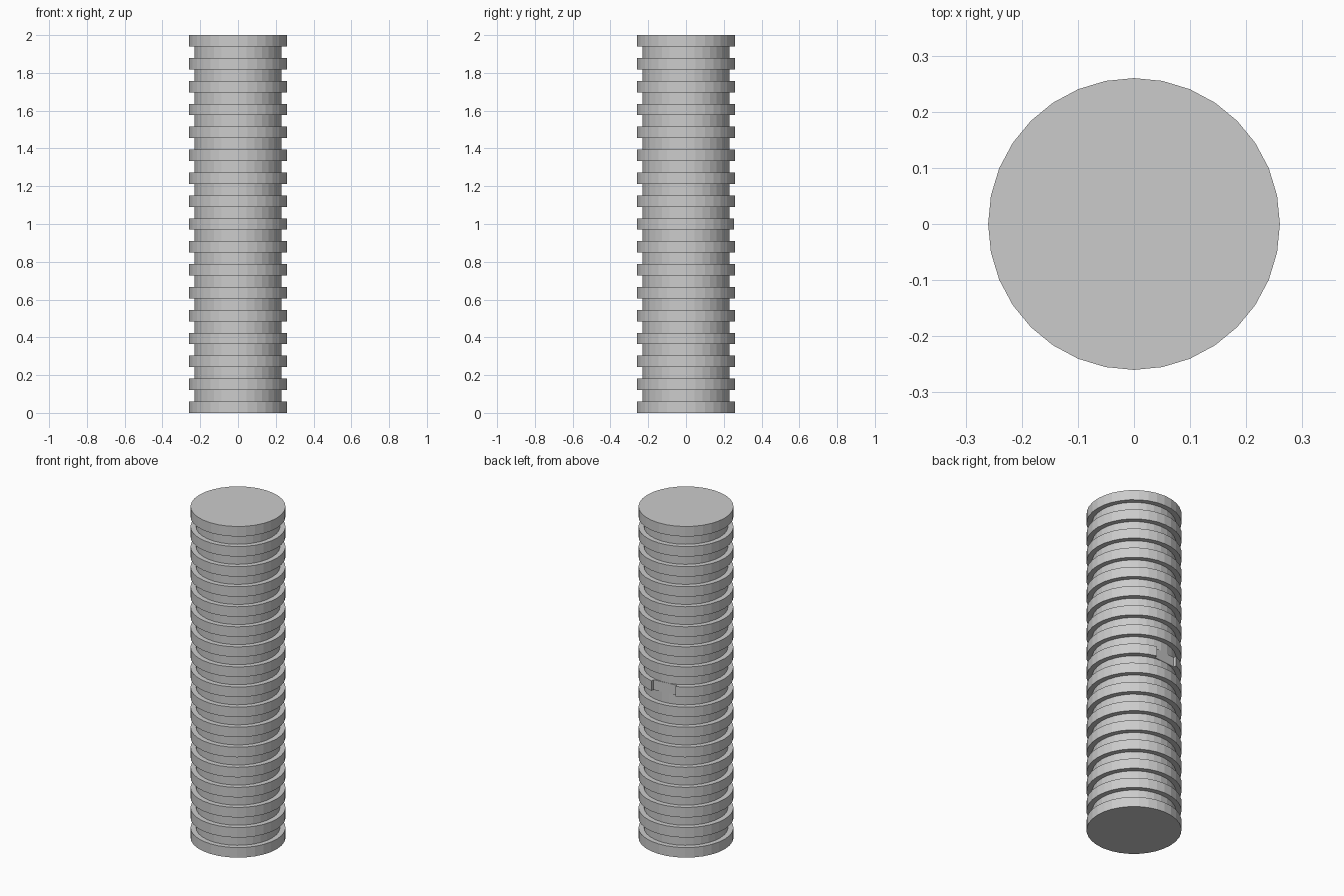
import bpy, bmesh
from math import sin, cos, pi, radians
from mathutils import Matrix

if "Cube" in bpy.data.objects:
    bpy.data.objects.remove(bpy.data.objects["Cube"])

SIDES, BANDS = 32, 33
R_RIB, R_CORE, HEIGHT = 0.26, 0.23, 2.0
STEP = HEIGHT / BANDS


def make_object(name, bm):
    bmesh.ops.recalc_face_normals(bm, faces=bm.faces)
    mesh = bpy.data.meshes.new(name)
    bm.to_mesh(mesh)
    bm.free()
    obj = bpy.data.objects.new(name, mesh)
    bpy.context.collection.objects.link(obj)
    return obj


# Ribbed column: alternating wide and narrow bands turned around z
bm = bmesh.new()
loops = []
for i in range(BANDS):
    r = R_CORE if i % 2 else R_RIB
    for z in (i * STEP, (i + 1) * STEP):
        loops.append([bm.verts.new((r * cos(2 * pi * k / SIDES),
                                    r * sin(2 * pi * k / SIDES), z))
                      for k in range(SIDES)])
for a, b in zip(loops, loops[1:]):
    for k in range(SIDES):
        n = (k + 1) % SIDES
        bm.faces.new((a[k], a[n], b[n], b[k]))
bm.faces.new(loops[0])
bm.faces.new(loops[-1])
column = make_object("ribbed_column", bm)

# Small notch in the middle rib, at the back
bm = bmesh.new()
place = (Matrix.Rotation(radians(95.6), 4, 'Z')
         @ Matrix.Translation((0.281, 0, 1.0))
         @ Matrix.Diagonal((0.10, 0.15, 0.07, 1)))
bmesh.ops.create_cube(bm, size=1, matrix=place)
cutter = make_object("notch_cutter", bm)
cutter.hide_render = True
cutter.hide_set(True)

mod = column.modifiers.new("notch", 'BOOLEAN')
mod.operation = 'DIFFERENCE'
mod.solver = 'EXACT'
mod.object = cutter
bpy.context.view_layer.objects.active = column
bpy.ops.object.modifier_apply(modifier=mod.name)
bpy.data.objects.remove(cutter)
